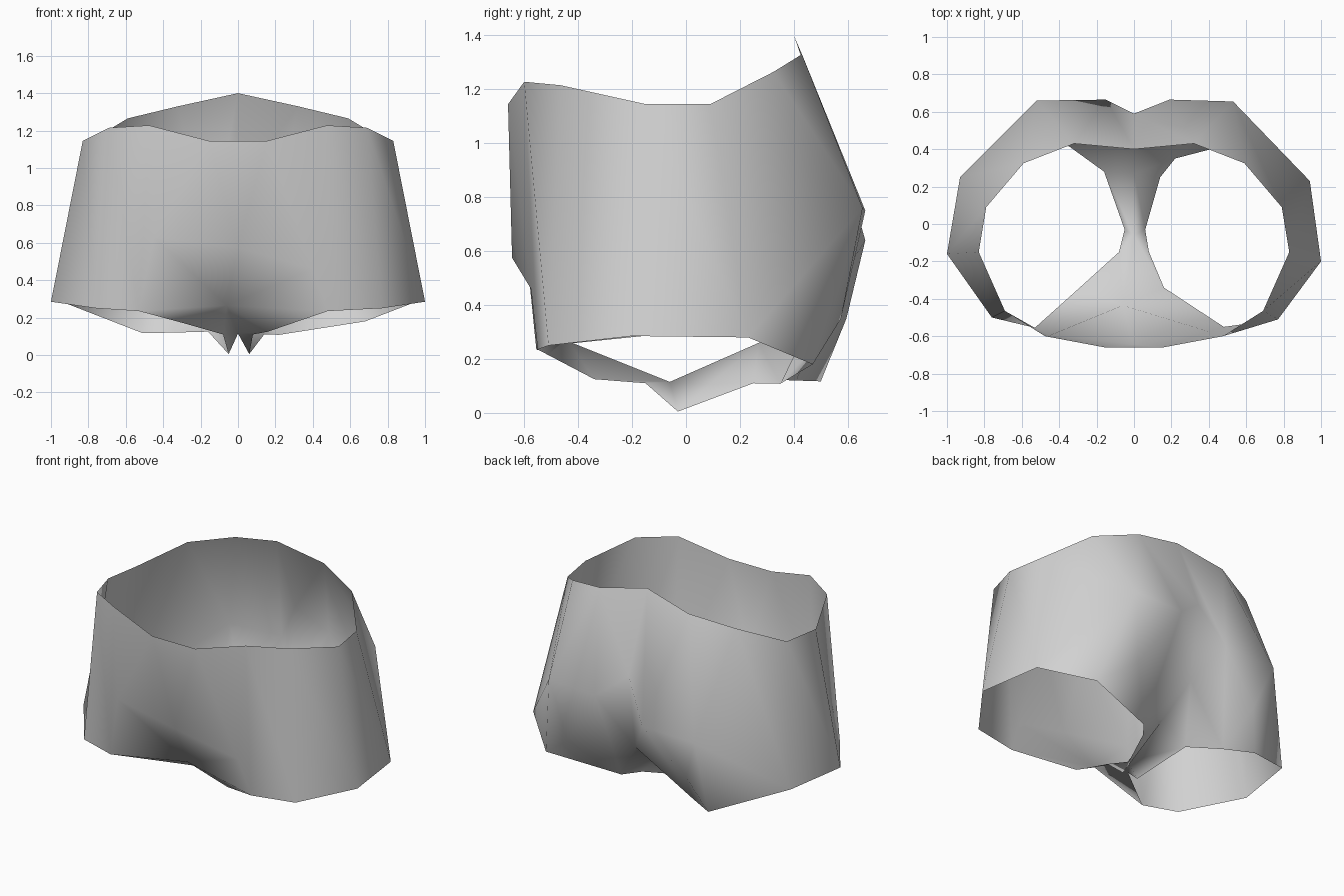
import bpy, bmesh

if "Cube" in bpy.data.objects:
    bpy.data.objects.remove(bpy.data.objects["Cube"])

# Cloth material
cloth = bpy.data.materials.new("grey cloth")
cloth.diffuse_color = (0.64, 0.64, 0.64, 1)
cloth.use_nodes = True
cloth.node_tree.nodes["Principled BSDF"].inputs["Base Color"].default_value = cloth.diffuse_color

# Waistband half, from beside the back seam round to the front
waist = [(.32, .43, 1.33), (.59, .325, 1.265), (.79, .09, 1.145), (.83, -.15, 1.145),
         (.69, -.465, 1.215), (.475, -.6, 1.228), (.155, -.66, 1.145)]
# Seam down the middle: waist back, seat, under seat, crotch, fly
seam = [(0, .4, 1.4), (0, .59, .9), (0, .52, .41), (0, .27, .26),
        (0, -.06, .115), (-.06, -.435, .265), (0, -.645, .575)]
# Leg hems, from the outside round the back and inside to the front
hems = {
    1: [(1, -.2, .285), (.94, .23, .28), (.68, .47, .18), (.22, .35, .108), (.14, .25, .11),
        (.06, -.03, .005), (.08, -.15, .11), (.16, -.34, .125), (.48, -.55, .235),
        (.77, -.51, .25)],
    -1: [(-1, -.16, .285), (-.93, .25, .28), (-.51, .5, .117), (-.34, .41, .12), (-.16, .28, .125),
         (-.05, -.03, .005), (-.08, -.15, .11), (-.29, -.34, .17), (-.53, -.555, .235),
         (-.76, -.5, .25)],
}
# Seat cheeks (inner, outer), thigh front, thigh back
bulges = {1: [(.19, .665, .75), (.53, .655, .76), (.4, -.575, .46), (.45, .575, .35)],
          -1: [(-.15, .665, .64), (-.52, .66, .63), (-.45, -.595, .63), (-.42, .595, .35)]}

# Panels of one half: w waist, s seam, h hem, b bulge
panels = """s0 w0 b0 s1; w0 w1 b1; w0 b1 b0; w1 w2 h1 b1; w2 w3 h0 h1; w3 w4 h9 h0;
w4 w5 h8 h9; w5 b2 h8; w5 w6 b2; w6 s6 b2; b2 s6 s5; b2 s5 h8; s5 h7 h8;
s5 s4 h6 h7; s4 h5 h6; s4 s3 h4 h5; b1 h1 h2; b0 b1 b3; b1 h2 b3; h2 h3 b3; h3 b0 b3;
s1 b0 s2; s2 b0 h3; s2 h3 h4 s3"""

bm = bmesh.new()
seam_verts = [bm.verts.new(p) for p in seam]
front = []
for side in (1, -1):
    parts = {"s": seam_verts,
             "w": [bm.verts.new((x * side, y, z)) for x, y, z in waist],
             "h": [bm.verts.new(p) for p in hems[side]],
             "b": [bm.verts.new(p) for p in bulges[side]]}
    front.append(parts["w"][6])
    for panel in panels.split(";"):
        corners = [parts[k[0]][int(k[1])] for k in panel.split()]
        bm.faces.new(corners[::-side])

# Front panel joining the halves
bm.faces.new((front[0], front[1], seam_verts[6]))
bmesh.ops.recalc_face_normals(bm, faces=bm.faces)
# Turn the shell outward
fly = next(f for f in bm.faces if front[0] in f.verts and front[1] in f.verts)
if fly.normal.y > 0:
    bmesh.ops.reverse_faces(bm, faces=bm.faces)
for f in bm.faces:
    f.smooth = True

mesh = bpy.data.meshes.new("shorts")
bm.to_mesh(mesh)
bm.free()
mesh.materials.append(cloth)
shorts = bpy.data.objects.new("shorts", mesh)
bpy.context.collection.objects.link(shorts)
